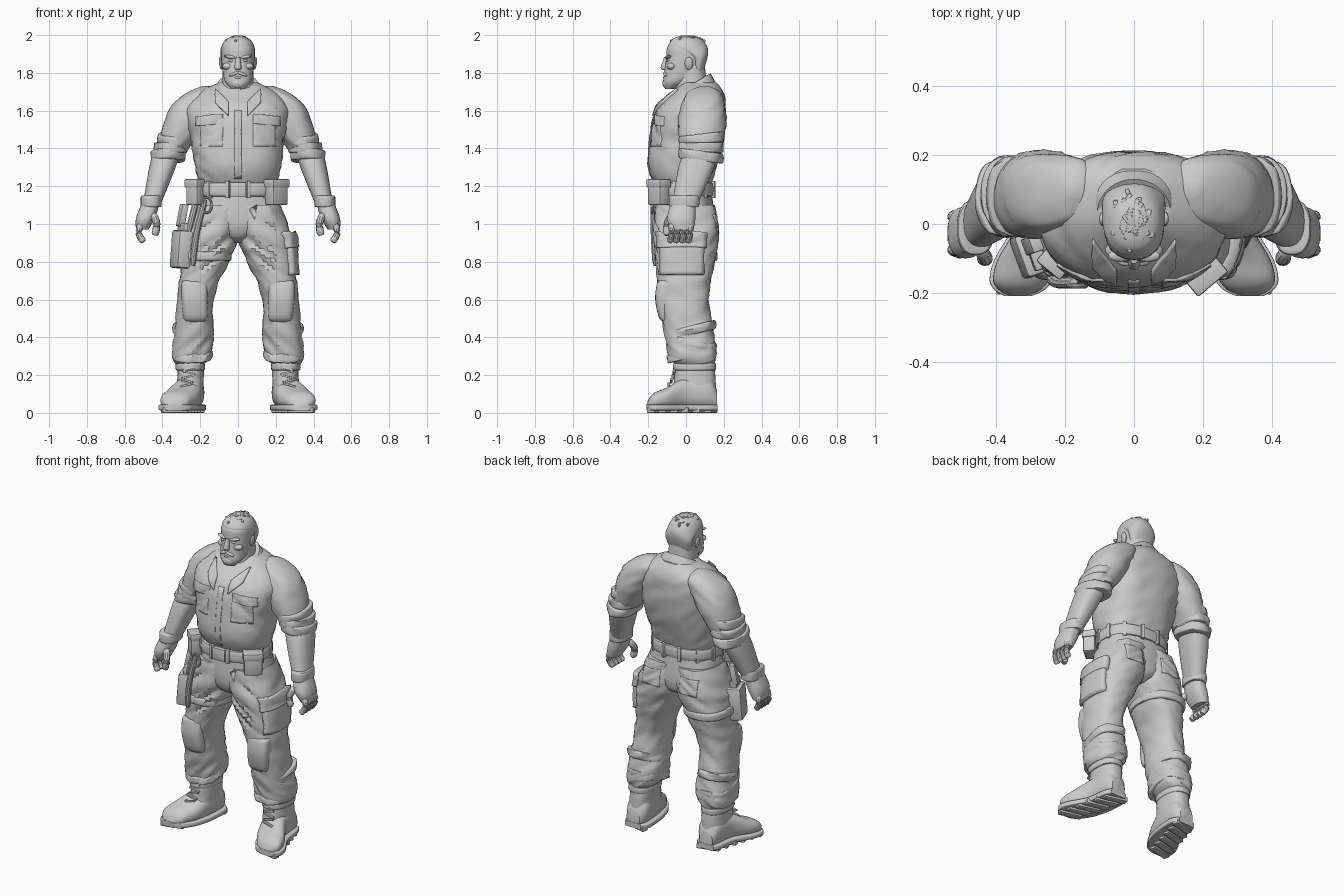
import bpy, bmesh, math, random
from math import cos, sin, pi
from mathutils import Vector, Matrix, noise
from mathutils.bvhtree import BVHTree

if "Cube" in bpy.data.objects:
    bpy.data.objects.remove(bpy.data.objects["Cube"])
random.seed(4)

GREY = (.6, .6, .6, 1)
clay = bpy.data.materials.new("plain grey")
clay.use_nodes = True
clay.diffuse_color = GREY
clay.node_tree.nodes["Principled BSDF"].inputs["Base Color"].default_value = GREY


def finish(name, bm, mirror=False):
    """Turn a bmesh into a shaded object, mirrored across the body if wanted."""
    bmesh.ops.recalc_face_normals(bm, faces=bm.faces[:])
    mesh = bpy.data.meshes.new(name)
    bm.to_mesh(mesh)
    bm.free()
    mesh.materials.append(clay)
    obj = bpy.data.objects.new(name, mesh)
    bpy.context.collection.objects.link(obj)
    bpy.ops.object.select_all(action="DESELECT")
    obj.select_set(True)
    bpy.context.view_layer.objects.active = obj
    bpy.ops.object.shade_smooth_by_angle(angle=math.radians(35))
    if mirror:
        obj.modifiers.new("Mirror", "MIRROR").use_axis = (True, False, False)
    return obj


def bridge(rings):
    """Closed skin through a list of equal point rings."""
    bm = bmesh.new()
    loops = [[bm.verts.new(co) for co in ring] for ring in rings]
    for low, high in zip(loops, loops[1:]):
        for i in range(len(low)):
            bm.faces.new((low[i - 1], low[i], high[i], high[i - 1]))
    bm.faces.new(loops[0])
    bm.faces.new(loops[-1])
    return bm


def spline(rows, steps):
    """Smooth interpolation between rows of any length."""
    out = []
    for i in range(len(rows) - 1):
        span = rows[max(i - 1, 0)], rows[i], rows[i + 1], rows[min(i + 2, len(rows) - 1)]
        for k in range(steps):
            t = k / steps
            out.append([b + t * (c - a) / 2 + t * t * (a - 2.5 * b + 2 * c - d / 2)
                        + t ** 3 * (1.5 * (b - c) + (d - a) / 2) for a, b, c, d in zip(*span)])
    return out + [list(rows[-1])]


def loft(name, rows, power=2.4, sides=36, steps=6, fold=0, along_y=False, tilt=0, mirror=False):
    """Rows are (position, half width, low, high) or (position, x low, x high, low, high)."""
    rows = [(row[0], -row[1], *row[1:]) if len(row) == 4 else row for row in rows]
    rings = []
    for t, left, right, low, high in spline(rows, steps):
        ring = []
        for i in range(sides):
            c, s = cos(2 * pi * i / sides), sin(2 * pi * i / sides)
            du = (right - left) / 2 * math.copysign(abs(c) ** (2 / power), c)
            dv = (high - low) / 2 * math.copysign(abs(s) ** (2 / power), s)
            u, v = (left + right) / 2, (low + high) / 2
            crease = noise.noise(Vector(((u + du) * 6, (v + dv) * 6, t * 15 + du * 14)))
            swell = 1 + fold * (.6 - 2.5 * abs(crease))
            u, v = u + du * swell, v + dv * swell
            ring.append((u, t, v) if along_y else (u, v, t + tilt * v))
        rings.append(ring)
    return finish(name, bridge(rings), mirror)


def band(name, centre, half, height, **style):
    """Upright ring-shaped part with softened rims."""
    (x, y, z), (wide, deep) = centre, half
    rows = [(z + height * t / 2, x - wide * k, x + wide * k, y - deep * k, y + deep * k)
            for t, k in ((-1, .93), (-.7, 1), (.7, 1), (1, .93))]
    return loft(name, rows, steps=3, **style)


def tube(name, points, radius, mirror=False, sides=10):
    path = [Vector(q) for q in spline(points, 4)]
    rings = []
    for i, q in enumerate(path):
        way = path[min(i + 1, len(path) - 1)] - path[max(i - 1, 0)]
        turn = way.to_track_quat("Z", "Y")
        r = radius * (.7 if i in (0, len(path) - 1) else 1)
        rings.append([q + turn @ Vector((r * cos(a * 2 * pi / sides), r * sin(a * 2 * pi / sides), 0))
                      for a in range(sides)])
    return finish(name, bridge(rings), mirror)


def blob(name, loc, size, mirror=False, turn=0):
    bm = bmesh.new()
    place = Matrix.Translation(loc) @ Matrix.Rotation(turn, 4, "Y") @ Matrix.Diagonal((*size, 1))
    bmesh.ops.create_uvsphere(bm, u_segments=16, v_segments=10, radius=1, matrix=place)
    return finish(name, bm, mirror)


def box(name, loc, size, turn=0, lean=0, mirror=False):
    bm = bmesh.new()
    place = (Matrix.Translation(loc) @ Matrix.Rotation(turn, 4, "Z")
             @ Matrix.Rotation(lean, 4, "Y") @ Matrix.Diagonal((*size, 1)))
    bmesh.ops.create_cube(bm, size=1, matrix=place)
    bmesh.ops.bevel(bm, geom=bm.edges[:], offset=min(size) * .15, segments=2, affect="EDGES", profile=.5)
    return finish(name, bm, mirror)


def patch(name, target, centre, size, thick=.005, view="front", slant=0, mirror=False, cells=10):
    """Cloth panel laid onto the target surface; slant raises its outer side."""
    mesh = target.data
    tree = BVHTree.FromPolygons([v.co for v in mesh.vertices], [f.vertices[:] for f in mesh.polygons])
    bm = bmesh.new()
    grid = []
    for i in range(cells + 1):
        for j in range(cells + 1):
            du, dv = size[0] * (i / cells - .5), size[1] * (j / cells - .5)
            u, v = centre[0] + du, centre[1] + dv + slant * du
            start, way = {"front": ((u, -1, v), (0, 1, 0)), "back": ((u, 1, v), (0, -1, 0)),
                          "side": ((1, u, v), (-1, 0, 0))}[view]
            hit = tree.ray_cast(Vector(start), Vector(way))[0]
            grid.append(bm.verts.new(hit or tree.find_nearest(Vector(start))[0]))
    wide = cells + 1
    for i in range(cells):
        for k in range(i * wide, i * wide + cells):
            bm.faces.new((grid[k], grid[k + 1], grid[k + wide + 1], grid[k + wide]))
    solid = finish(name, bm, mirror).modifiers.new("Solid", "SOLIDIFY")
    solid.thickness, solid.offset = thick * 2, 0


# Shirt body, collar and panels
shirt = loft("shirt", [(1.2, .2, -.16, .13), (1.3, .225, -.2, .16), (1.45, .25, -.19, .2), (1.6, .27, -.16, .21),
                       (1.69, .21, -.08, .2), (1.75, .1, -.02, .16)], sides=48, fold=.045)
loft("collar", [(1.66, .15, -.11, .155), (1.72, .108, -.085, .13)], power=2.1, tilt=.6)
patch("collar_flaps", shirt, (.085, 1.64), (.07, .07), thick=.014, slant=1, mirror=True)
patch("placket", shirt, (0, 1.42), (.035, .36), thick=.003)
patch("chest_pockets", shirt, (.14, 1.48), (.12, .14), thick=.003, mirror=True)
patch("pocket_flaps", shirt, (.15, 1.55), (.14, .05), thick=.008, slant=-.1, mirror=True)

# Sleeves with rolled cuffs, and forearms
loft("sleeves", [(1.73, .15, .19, .08, .12), (1.7, .1, .26, .01, .18), (1.63, .12, .35, -.03, .21),
                 (1.5, .19, .4, -.04, .21), (1.37, .28, .44, -.02, .18)], power=2.2, fold=.06, mirror=True)
for i in range(3):
    band("sleeve_roll_%d" % i, (.37 - .014 * i, .08, 1.37 + .035 * i), (.09 - .003 * i, .115), .055,
         fold=.07, tilt=.12 * (i - 1), mirror=True)
loft("forearms", [(1.41, .3, .44, 0, .17), (1.3, .33, .47, -.04, .15), (1.09, .415, .505, -.075, .055)], mirror=True)

# Gloves and fingers
band("glove_cuffs", (.46, -.01, 1.12), (.055, .08), .06, mirror=True)
loft("palms", [(1.11, .415, .51, -.08, .05), (1.03, .44, .54, -.1, .05), (.97, .475, .54, -.08, .04)], mirror=True)
for i in range(4):
    y = -.075 + .032 * i
    tube("finger_%d" % i, [(.515, y, 1), (.525, y, .95), (.5, y - .01, .905)], .018, mirror=True)
tube("thumbs", [(.45, -.07, 1.05), (.43, -.1, 1), (.44, -.1, .94)], .02, mirror=True)

# Trousers
loft("hips", [(1.2, .2, -.15, .13), (1.03, .22, -.16, .15), (.94, .1, -.14, .14), (.9, .04, -.08, .08)], fold=.03)
legs = loft("trouser_legs", [(1.1, -.02, .22, -.16, .15), (.95, -.01, .28, -.17, .17), (.8, .05, .3, -.16, .15),
                             (.6, .13, .32, -.14, .12), (.4, .13, .34, -.11, .15), (.3, .145, .35, -.09, .16),
                             (.26, .18, .33, -.06, .15)], sides=44, steps=9, fold=.07, mirror=True)
for i in range(3):
    band("trouser_crease_%d" % i, (.24, .03, .31 + .06 * i), (.103, .126), .05,
         fold=.1, tilt=.25 * (-1) ** i, mirror=True)
loft("knee_pads", [(.48, .175, .28, -.12, -.05), (.51, .16, .29, -.145, -.04), (.6, .16, .3, -.163, -.04),
                   (.68, .16, .3, -.155, -.04), (.7, .17, .29, -.14, -.05)], power=3.5, mirror=True)
patch("seat_pockets", legs, (.13, 1), (.12, .1), thick=.003, view="back", mirror=True)
patch("fly", legs, (.02, 1.06), (.025, .14), thick=.003)
patch("cargo_pocket", legs, (-.02, .83), (.22, .2), thick=.022, view="side")
patch("cargo_flap", legs, (-.02, .91), (.24, .08), thick=.03, view="side")

# Belt, buckle, loops and pouches
band("belt", (0, -.018, 1.183), (.215, .166), .075)
box("buckle", (0, -.184, 1.183), (.085, .025, .075))
for i in range(12):
    a = (i + .5) * pi / 6
    x, y = .212 * cos(a), .166 * sin(a)
    box("belt_loop_%d" % i, (x, y - .018, 1.183), (.022, .026, .09), turn=math.atan2(y, x) + pi / 2)
for side, x, y, wide in ((1, .205, -.145, .105), (-1, -.225, -.105, .08)):
    box("pouch", (x, y, 1.165), (wide, .07, .13), turn=side * .7)
    box("pouch_lid", (x, y, 1.215), (wide + .01, .08, .045), turn=side * .7)

# Holster with pistol, hanger and thigh straps
box("holster", (-.295, -.085, .865), (.09, .13, .2), turn=.35, lean=.08)
box("pistol_slide", (-.285, -.085, .98), (.04, .1, .05), turn=.35, lean=.08)
box("pistol_grip", (-.295, -.06, 1.045), (.035, .05, .12), turn=.35, lean=.2)
tube("holster_hanger", [(-.215, -.12, 1.15), (-.265, -.12, .95)], .018)
tube("baton", [(-.175, -.17, 1.13), (-.22, -.17, .95), (-.24, -.16, .78)], .017)
tube("clip_ring", [(-.165 + .025 * cos(i * pi / 6), -.18, 1.1 + .04 * sin(i * pi / 6)) for i in range(13)], .007)
band("thigh_strap", (-.175, 0, .83), (.14, .166), .05)

# Boots
loft("boot_shafts", [(.3, .185, .315, -.05, .14), (.2, .18, .32, -.06, .155), (.1, .185, .325, -.07, .16)],
     fold=.03, mirror=True)
band("boot_tops", (.253, .045, .245), (.077, .113), .04, mirror=True)
foot = [(.165, .21, .3, .12), (.12, .18, .32, .19), (0, .185, .34, .19), (-.1, .21, .395, .135),
        (-.16, .245, .41, .11), (-.19, .27, .395, .085), (-.208, .31, .365, .05)]
loft("boot_feet", [(y, a, b, .02, top) for y, a, b, top in foot], along_y=True, mirror=True)
loft("boot_soles", [(y * 1.01, a - .01, b + .01, .012, .045) for y, a, b, top in foot], power=7, along_y=True, mirror=True)
for i in range(6):
    box("tread_%d" % i, (.335 - .017 * i, -.17 + .06 * i, .014), (.14, .04, .028), turn=-.25, mirror=True)
for i in range(5):
    box("lace_%d" % i, (.256 + .004 * i, -.062 - .0018 * i * i, .235 - .022 * i), (.07, .014, .01),
        lean=.25 * (-1) ** i, mirror=True)

# Neck, head and hair
loft("neck", [(1.58, .1, -.1, .1), (1.7, .085, -.06, .11), (1.84, .08, -.05, .1)])
loft("head", [(1.715, .035, -.11, -.06), (1.75, .067, -.12, .01), (1.8, .08, -.115, .08), (1.88, .088, -.105, .11),
              (1.94, .083, -.097, .105), (1.985, .045, -.05, .06)], power=2.3)
loft("hair", [(1.8, .07, .03, .09), (1.88, .091, .02, .113), (1.93, .09, -.09, .115), (1.97, .07, -.08, .09),
              (1.99, .04, -.05, .06), (1.997, .01, -.01, .02)], power=2.2, fold=.02)
for i in range(40):
    a, r = random.uniform(0, 2 * pi), random.uniform(.1, 1)
    box("hair_tuft_%d" % i, (.065 * r * cos(a), .01 + .08 * r * sin(a), 1.992 - .025 * r * r), (.012, .035, .014),
        turn=random.uniform(-.6, .6))

# Face
loft("nose", [(1.885, .011, -.115, -.08), (1.83, .018, -.134, -.08), (1.815, .013, -.122, -.08)])
blob("brows", (.04, -.092, 1.884), (.036, .018, .01), mirror=True, turn=-.2)
blob("eyes", (.037, -.098, 1.865), (.014, .008, .007), mirror=True)
blob("cheeks", (.05, -.077, 1.835), (.034, .025, .02), mirror=True)
blob("moustache", (.02, -.109, 1.795), (.03, .014, .009), mirror=True, turn=.35)
blob("lower_lip", (0, -.112, 1.775), (.022, .01, .007))
blob("chin_beard", (0, -.103, 1.745), (.04, .022, .028))
blob("ears", (.09, .015, 1.85), (.01, .022, .034), mirror=True, turn=.15)
